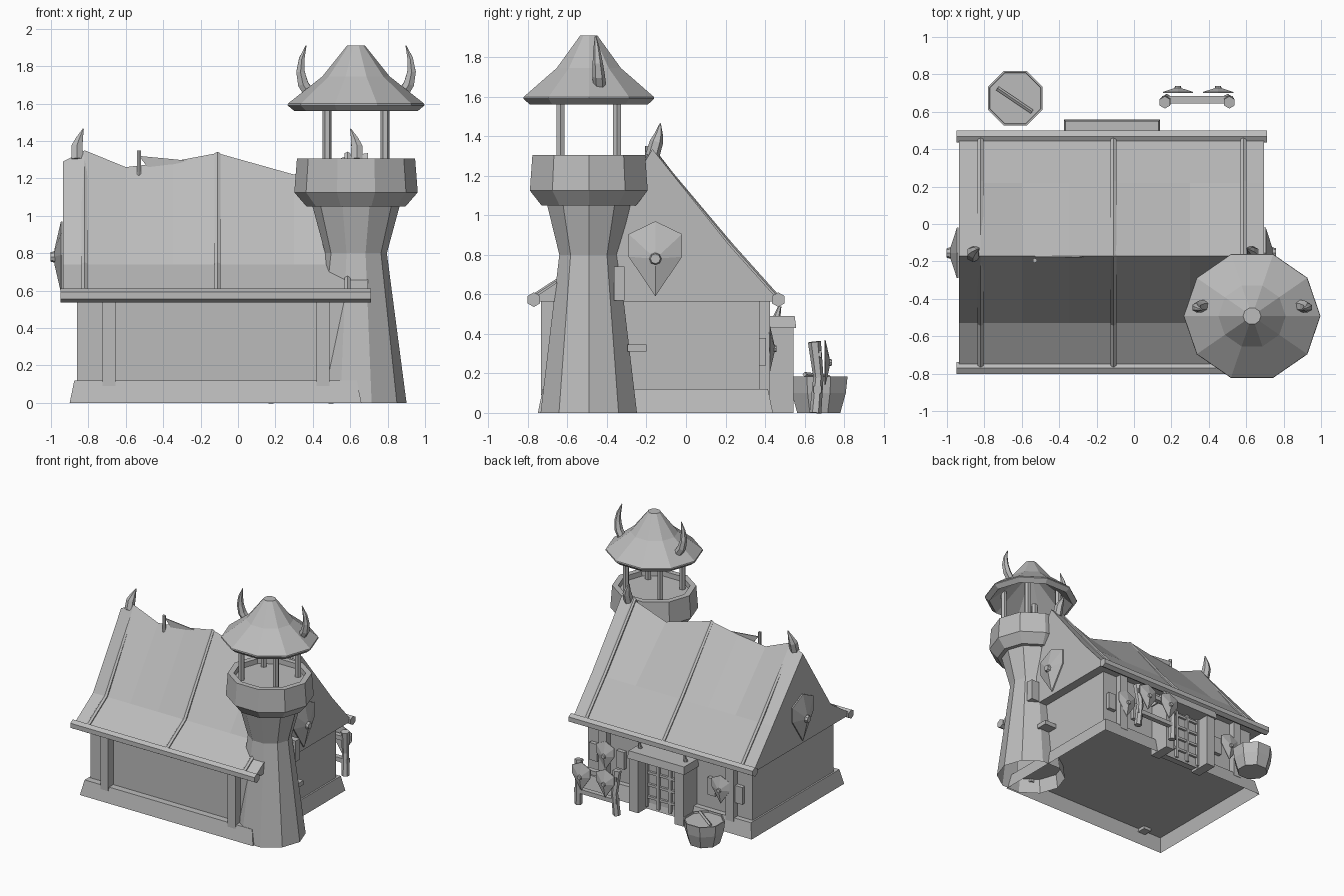
import bpy, bmesh, math
from mathutils import Vector

cube = bpy.data.objects.get("Cube")
if cube:
    bpy.data.objects.remove(cube)

grey = bpy.data.materials.new("plain_grey")
grey.use_nodes = True
grey.diffuse_color = (0.5, 0.5, 0.5, 1)
grey.node_tree.nodes["Principled BSDF"].inputs["Base Color"].default_value = (0.5, 0.5, 0.5, 1)


def loft(name, rings, cap=True):
    """Skin a list of closed rings of equal length."""
    bm = bmesh.new()
    vs = [[bm.verts.new(p) for p in ring] for ring in rings]
    n = len(vs[0])
    for a, b in zip(vs, vs[1:]):
        for i in range(n):
            j = (i + 1) % n
            bm.faces.new((a[i], a[j], b[j], b[i]))
    if cap:
        bm.faces.new(vs[0])
        bm.faces.new(vs[-1])
    bmesh.ops.recalc_face_normals(bm, faces=bm.faces)
    mesh = bpy.data.meshes.new(name)
    bm.to_mesh(mesh)
    bm.free()
    mesh.materials.append(grey)
    ob = bpy.data.objects.new(name, mesh)
    bpy.context.collection.objects.link(ob)
    return ob


def rect(x0, x1, y0, y1, z):
    return [(x0, y0, z), (x1, y0, z), (x1, y1, z), (x0, y1, z)]


def box(name, x0, x1, y0, y1, z0, z1, taper=0, cap=True):
    t = taper
    return loft(name, [rect(x0, x1, y0, y1, z0),
                       rect(x0 + t, x1 - t, y0 + t, y1 - t, z1)], cap)


def lathe(name, profile, cx, cy, sides=10, turn=0, squash=1, cap=True):
    steps = [turn + math.tau * i / sides for i in range(sides)]
    return loft(name, [[(cx + r * math.cos(a), cy + squash * r * math.sin(a), z) for a in steps]
                       for r, z in profile], cap)


def tube(name, path, radii, sides=6):
    """Tapered tube through a few points."""
    pts = [Vector(p) for p in path]
    rings = []
    for i, (p, r) in enumerate(zip(pts, radii)):
        d = (pts[min(i + 1, len(pts) - 1)] - pts[max(i - 1, 0)]).normalized()
        side = d.cross(Vector((1, 0, 0) if abs(d.x) < 0.9 else (0, 1, 0))).normalized()
        up = d.cross(side)
        rings.append([p + r * (side * math.cos(a) + up * math.sin(a))
                      for a in (math.tau * k / sides for k in range(sides))])
    return loft(name, rings)


def shield(name, centre, out, size=1.0):
    """Kite shield with a raised middle and a boss."""
    out, c = Vector(out), Vector(centre)
    side = out.cross(Vector((0, 0, 1)))
    kite = [(0, .19), (.135, .125), (.135, .01), (0, -.19), (-.135, .01), (-.135, .125)]

    def ring(scale, depth):
        return [c + size * (side * u * scale + Vector((0, 0, v * scale)) + out * depth)
                for u, v in kite]
    loft(name, [ring(1, 0), ring(1, .01), ring(.2, .045)])
    tip = c + out * .04 * size
    tube(name + "_boss", [tip, tip + out * .025 * size], [.032 * size, .025 * size], 8)


# hall walls on an open plinth
box("plinth", -.9, .66, -.75, .44, 0, .12, .025, cap=False)
box("plinth_top", -.875, .635, -.725, .415, .115, .12)
box("hall_walls", -.862, .622, -.67, .372, .12, .58)
for x in (-.69, .455):
    box("front_post", x - .035, x + .035, -.735, -.66, .09, .57)
    box("back_post", x - .035, x + .035, .36, .424, .09, .57)

# sagging roof
RIDGE = -.17


def slope_points(ridge_z):
    return [(-.76, .59), (-.53, .74), (RIDGE, ridge_z), (.22, .848), (.46, .58)]


stations = [(-.935, 1.29), (-.82, 1.35), (-.6, 1.26), (-.35, 1.29), (-.11, 1.335),
            (.3, 1.22), (.585, 1.32), (.695, 1.335)]
loft("roof", [[(x, y, z) for y, z in slope_points(h) + [(.44, .565), (-.74, .565)]]
              for x, h in stations])

# roof ribs, eave beams and ridge horns
for x in (-.82, -.11, .585):
    tube("roof_rib", [(x, y, z) for y, z in slope_points(1.325)], [.018] * 5)
for y in (-.77, .467):
    tube("eave_beam", [(-.95, y, .573), (.71, y, .573)], [.037, .037])
for x, s in ((-.86, 1), (.635, -1)):
    tube("ridge_horn", [(x, -.17, 1.3), (x, -.15, 1.37),
                        (x + .012 * s, -.138, 1.41), (x + .033 * s, -.13, 1.465)],
         [.036, .034, .022, .003])

# broken ridge stake and flap
tube("ridge_stake", [(-.53, -.195, 1.2), (-.53, -.195, 1.35)], [.013, .013])
loft("ridge_flap", [[(-.53, y, 1.32), (-.27, y, 1.295), (-.46, y, 1.23)] for y in (-.18, -.172)])

# watch tower
TX, TY, FLAT = .631, -.492, .95
lathe("tower_shaft", [(.27, 0), (.165, .8), (.238, 1.07)], TX, TY, squash=FLAT, cap=False)
lathe("tower_gallery", [(.265, 1.05), (.33, 1.125), (.316, 1.305), (.27, 1.305), (.268, 1.265)],
      TX, TY, squash=FLAT)
lathe("tower_roof", [(.06, 1.78), (.33, 1.56), (.366, 1.59), (.364, 1.6), (.18, 1.745), (.048, 1.91)],
      TX, TY, squash=FLAT)
for sx in (-1, 1):
    for sy in (-1, 1):
        lathe("gallery_post", [(.024, 1.25), (.024, 1.66)], TX + sx * .155, TY + sy * .143, 6)
    path = [(.255, 1.66), (.283, 1.705), (.297, 1.77), (.29, 1.84), (.267, 1.91)]
    tube("tower_horn", [(TX + sx * r, -.438 - .02 * (z - 1.66) / .25, z) for r, z in path],
         [.032, .032, .026, .017, .003])
box("tower_sill", .62, .73, -.295, -.2, .31, .345)
box("tower_window", .7, .775, -.365, -.31, .57, .74)

# gable shields
shield("left_gable_shield", (.695, -.155, .78), (1, 0, 0))
shield("right_gable_shield", (-.937, -.155, .78), (-1, 0, 0))

# doorway at the back
for x in (-.32, .09):
    box("door_post", x - .04, x + .04, .36, .545, 0, .44)
    tube("lintel_horn", [(x, .43, .4), (x, .455, .47), (x, .475, .54)], [.025, .022, .008])
box("door_lintel", -.375, .14, .36, .558, .43, .49, .008)
box("door_panel", -.29, .06, .36, .43, .02, .44)
for i in range(4):
    x, z = -.275 + i * .107, .1 + i * .1
    box("door_upright", x - .012, x + .012, .42, .452, .02, .43)
    box("door_crossbar", -.28, .05, .42, .448, z - .01, z + .01)

# wall shields and shutters beside the door
for x in (-.61, .43):
    shield("wall_shield", (x, .42, .325), (0, 1, 0), .6)
for x in (-.755, -.51, .31, .555):
    box("shutter", x - .035, x + .035, .36, .404, .24, .38)

# shield rack
for x, s in ((.165, 1), (.51, -1)):
    tube("rack_post", [(x, .655, 0), (x + .01 * s, .67, .18), (x, .65, .36)], [.03, .026, .033])
for z in (.1, .28):
    box("rack_bar", .15, .53, .645, .685, z, z + .035)
for x in (.235, .45):
    shield("rack_shield", (x, .7, .255), (0, 1, 0), .6)

# barrel with a blade lying on it
lathe("barrel", [(.118, 0), (.148, .1), (.158, .185), (.148, .185), (.146, .172)],
      -.635, .672, 8, math.pi / 8)
tube("barrel_blade", [(-.73, .725, .18), (-.545, .6, .195)], [.012, .012], 4)
